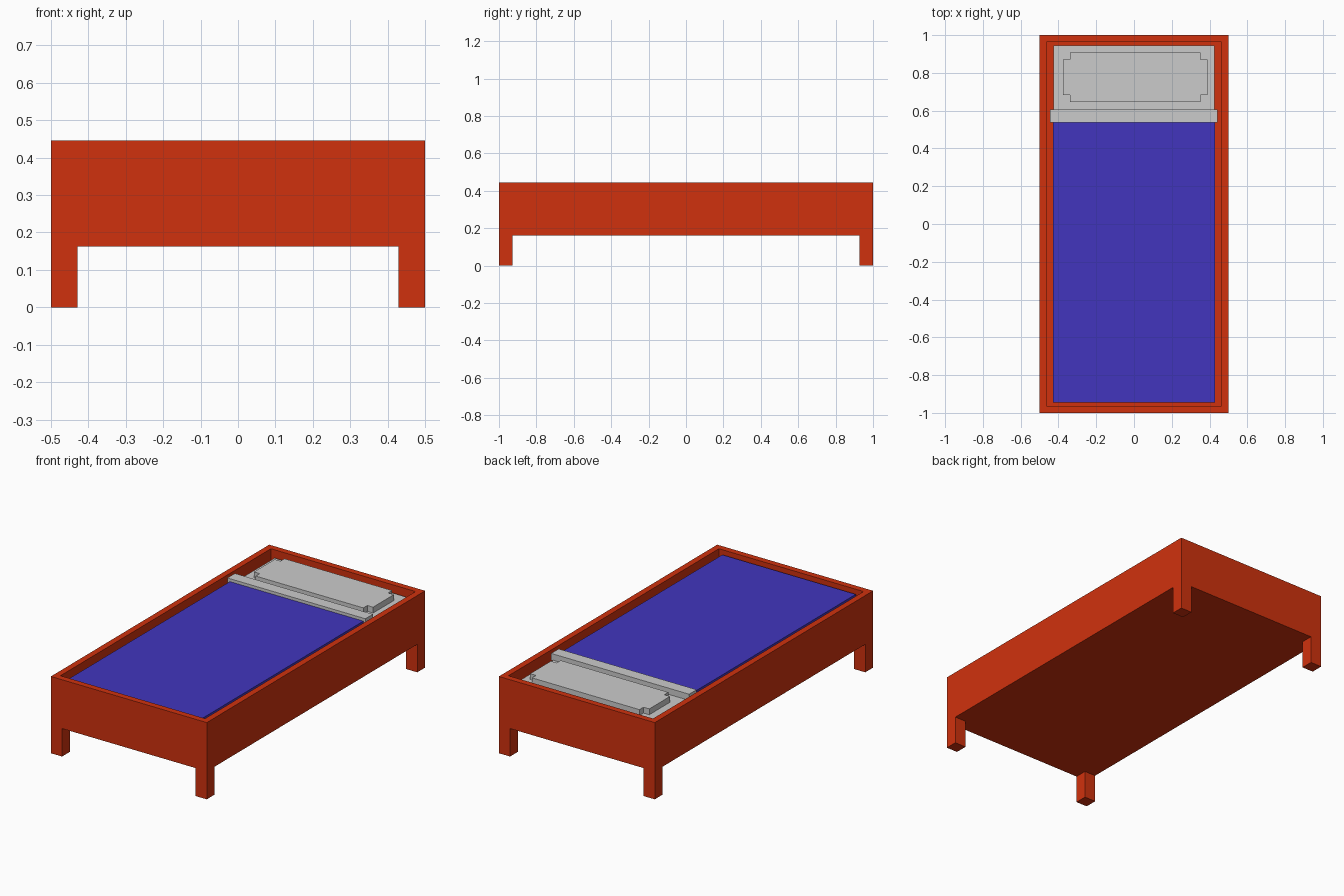
import bpy, bmesh

if "Cube" in bpy.data.objects:
    bpy.data.objects.remove(bpy.data.objects["Cube"])


def material(name, color):
    m = bpy.data.materials.new(name)
    m.diffuse_color = color
    m.use_nodes = True
    m.node_tree.nodes["Principled BSDF"].inputs["Base Color"].default_value = m.diffuse_color
    return m


def prism(name, outline, z0, z1, mat):
    """Extrude a flat outline from z0 up to z1."""
    bm = bmesh.new()
    face = bm.faces.new([bm.verts.new((x, y, z0)) for x, y in outline])
    ext = bmesh.ops.extrude_face_region(bm, geom=[face])
    verts = [g for g in ext["geom"] if isinstance(g, bmesh.types.BMVert)]
    bmesh.ops.translate(bm, verts=verts, vec=(0, 0, z1 - z0))
    bmesh.ops.recalc_face_normals(bm, faces=bm.faces)
    me = bpy.data.meshes.new(name)
    bm.to_mesh(me)
    bm.free()
    me.materials.append(mat)
    ob = bpy.data.objects.new(name, me)
    bpy.context.collection.objects.link(ob)
    return ob


def box(name, x0, x1, y0, y1, z0, z1, mat):
    return prism(name, [(x0, y0), (x1, y0), (x1, y1), (x0, y1)], z0, z1, mat)


red = material("red_paint", (0.63, 0.031, 0.0043, 1))
blue = material("blue_cloth", (0.054, 0.036, 0.51, 1))
grey = material("grey_linen", (0.64, 0.64, 0.64, 1))

TOP, BASE, FLOOR = 0.445, 0.162, 0.2
WALL, LEG = 0.036, 0.072

# Open-topped frame: inset the top of a box and push it down to the floor
frame = box("bed_frame", -0.5, 0.5, -1, 1, BASE, TOP, red)
bm = bmesh.new()
bm.from_mesh(frame.data)
bm.normal_update()
top = max(bm.faces, key=lambda f: f.calc_center_median().z)
bmesh.ops.inset_region(bm, faces=[top], thickness=WALL, use_even_offset=True)
ext = bmesh.ops.extrude_face_region(bm, geom=[top])
bmesh.ops.delete(bm, geom=[top], context='FACES_ONLY')
bmesh.ops.translate(bm, vec=(0, 0, FLOOR - TOP),
                    verts=[g for g in ext["geom"] if isinstance(g, bmesh.types.BMVert)])
bmesh.ops.recalc_face_normals(bm, faces=bm.faces)
bm.to_mesh(frame.data)
bm.free()

# Four corner legs
for sx, side in ((-1, "left"), (1, "right")):
    for sy, end in ((-1, "front"), (1, "back")):
        xs = sorted((sx * 0.5, sx * (0.5 - LEG)))
        ys = sorted((sy * 1.0, sy * (1.0 - LEG)))
        box(f"{end}_{side}_leg", *xs, *ys, 0, BASE, red)

# Mattress, blanket and the folded sheet edge
box("mattress", -0.427, 0.427, -0.943, 0.945, FLOOR, 0.408, grey)
box("blanket", -0.428, 0.428, -0.944, 0.56, 0.39, 0.427, blue)
box("folded_sheet", -0.444, 0.441, 0.537, 0.606, 0.405, 0.444, grey)

# Pillow with notched corners
cx, cy, hx, hy, n = 0.007, 0.777, 0.382, 0.132, 0.037
quarter = [(hx - n, hy), (hx - n, hy - n), (hx, hy - n)]
outline = []
for sx, sy in ((1, 1), (1, -1), (-1, -1), (-1, 1)):
    pts = quarter if sx * sy > 0 else quarter[::-1]
    outline += [(cx + sx * x, cy + sy * y) for x, y in pts]
prism("pillow", outline, 0.405, 0.442, grey)
